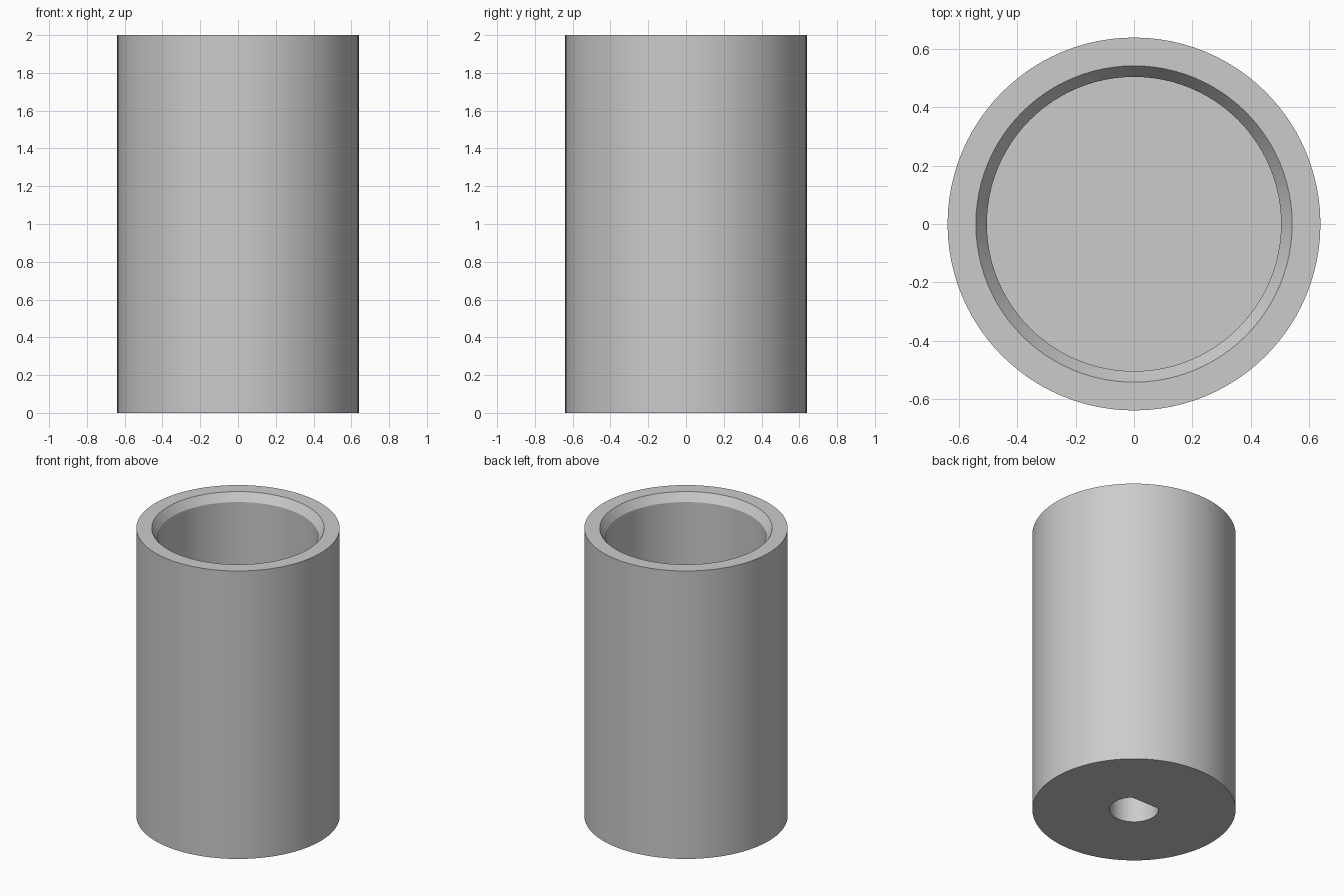
import bpy, bmesh, math

cube = bpy.data.objects.get("Cube")
if cube:
    bpy.data.objects.remove(cube, do_unlink=True)

SEGMENTS = 96              # multiple of 8, so the flat's corners fall on vertices
OUTER, BORE, SHAFT = 0.64, 0.505, 0.154
RIM = 0.543
FLAT = SHAFT * math.sin(math.pi / 4)

grey = bpy.data.materials.new("grey")
grey.use_nodes = True
grey.diffuse_color = (0.6, 0.6, 0.6, 1)
grey.node_tree.nodes["Principled BSDF"].inputs["Base Color"].default_value = (0.6, 0.6, 0.6, 1)


def ring(bm, radius, z, flat=None):
    """Circle of vertices, optionally cut straight on its back side."""
    verts = []
    for i in range(SEGMENTS):
        a = 2 * math.pi * i / SEGMENTS
        y = radius * math.sin(a)
        if flat is not None:
            y = min(y, flat)
        verts.append(bm.verts.new((radius * math.cos(a), y, z)))
    return verts


bm = bmesh.new()
# Section from the blind shaft hole, around the outside, to the cup floor
rings = [
    ring(bm, SHAFT, 0.6, FLAT),    # end of shaft hole
    ring(bm, SHAFT, 0, FLAT),      # mouth of shaft hole
    ring(bm, OUTER, 0),
    ring(bm, OUTER, 2),
    ring(bm, RIM, 2),              # chamfered rim
    ring(bm, BORE, 1.945),
    ring(bm, BORE, 0.8),           # cup floor
]
for low, high in zip(rings, rings[1:]):
    for i in range(SEGMENTS):
        j = (i + 1) % SEGMENTS
        bm.faces.new((low[i], low[j], high[j], high[i]))
bm.faces.new(rings[0])
bm.faces.new(rings[-1])
bmesh.ops.recalc_face_normals(bm, faces=bm.faces)

mesh = bpy.data.meshes.new("sleeve_body")
bm.to_mesh(mesh)
bm.free()
mesh.materials.append(grey)
body = bpy.data.objects.new("sleeve_body", mesh)
bpy.context.collection.objects.link(body)

# Smooth walls with crisp rims
bpy.ops.object.select_all(action='DESELECT')
body.select_set(True)
bpy.context.view_layer.objects.active = body
bpy.ops.object.shade_smooth_by_angle(angle=math.radians(25))
